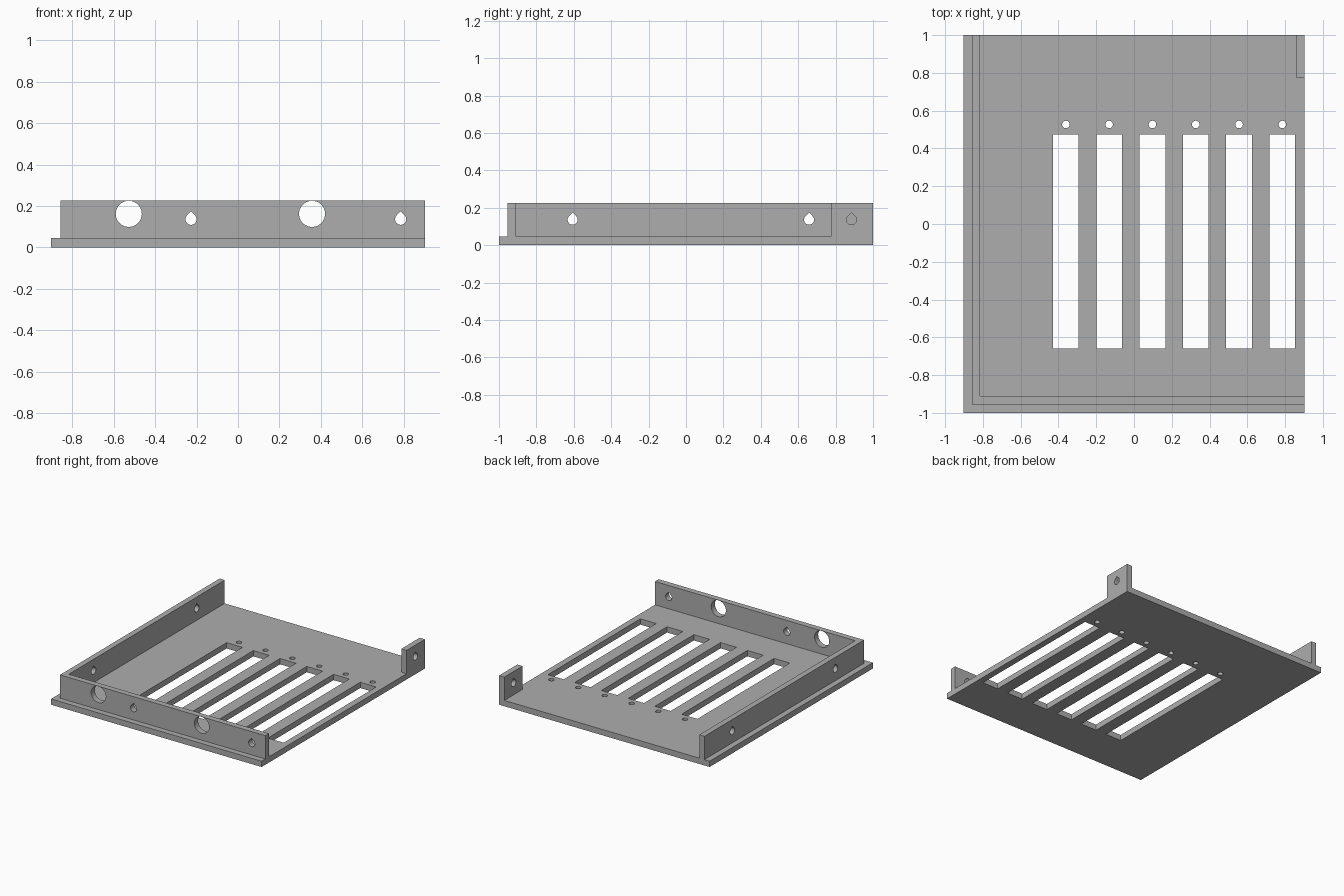
import bpy
import bmesh
from math import cos, sin, pi, sqrt
from mathutils import Vector

if "Cube" in bpy.data.objects:
    bpy.data.objects.remove(bpy.data.objects["Cube"], do_unlink=True)

grey = bpy.data.materials.new("plain grey")
grey.use_nodes = True
colour = (0.42, 0.42, 0.42, 1)
grey.diffuse_color = colour
grey.node_tree.nodes["Principled BSDF"].inputs["Base Color"].default_value = colour

THICK = 0.045           # plate and wall thickness
TOP = 0.226             # wall height
BOLT_Z = 0.136          # bolt hole height


def circle(u, v, r, n=40):
    return [(u + r * cos(2 * pi * i / n), v + r * sin(2 * pi * i / n)) for i in range(n)]


def teardrop(u, v, r=0.027, n=24):
    # round below, pointed at the top so it prints without support
    arc = [pi * (0.75 + 1.5 * i / n) for i in range(n + 1)]
    return [(u + r * cos(a), v + r * sin(a)) for a in arc] + [(u, v + r * sqrt(2))]


def rect(u0, u1, v0, v1):
    return [(u0, v0), (u1, v0), (u1, v1), (u0, v1)]


def place(axis, u, v, w):
    # map a profile point and a depth onto the extrusion axis
    return Vector({"x": (w, u, v), "y": (u, w, v), "z": (u, v, w)}[axis])


def prisms(name, profiles, axis, w0, w1):
    bm = bmesh.new()
    for profile in profiles:
        ends = [[bm.verts.new(place(axis, u, v, w)) for u, v in profile] for w in (w0, w1)]
        bm.faces.new(ends[0])
        bm.faces.new(ends[1])
        for i in range(len(profile)):
            j = (i + 1) % len(profile)
            bm.faces.new((ends[0][i], ends[0][j], ends[1][j], ends[1][i]))
    bmesh.ops.recalc_face_normals(bm, faces=bm.faces)
    mesh = bpy.data.meshes.new(name)
    bm.to_mesh(mesh)
    bm.free()
    mesh.materials.append(grey)
    obj = bpy.data.objects.new(name, mesh)
    bpy.context.collection.objects.link(obj)
    return obj


def drilled(name, outline, axis, w0, w1, holes):
    # extruded panel with through holes
    part = prisms(name, [outline], axis, w0, w1)
    cutter = prisms(name + "_cutter", holes, axis, w0 - 0.05, w1 + 0.05)
    cutter.hide_render = True
    mod = part.modifiers.new("holes", "BOOLEAN")
    mod.operation = "DIFFERENCE"
    mod.solver = "EXACT"
    mod.object = cutter
    bpy.context.view_layer.objects.active = part
    bpy.ops.object.modifier_apply(modifier=mod.name)
    bpy.data.objects.remove(cutter, do_unlink=True)
    return part


# Base plate with six long slots, each with a small round hole behind it
slot_x = [-0.361 + 0.2293 * i for i in range(6)]
slots = [rect(x - 0.068, x + 0.068, -0.66, 0.473) for x in slot_x]
pins = [circle(x, 0.527, 0.02, 24) for x in slot_x]
drilled("base_plate", rect(-0.903, 0.903, -1, 1), "z", 0, THICK, slots + pins)

# Front wall with two cable holes and two bolt holes
front_holes = [circle(x, 0.162, 0.063) for x in (-0.528, 0.358)]
front_holes += [teardrop(x, BOLT_Z) for x in (-0.227, 0.786)]
drilled("front_wall", rect(-0.858, 0.903, THICK, TOP), "y", -0.955, -0.91, front_holes)

# Long side wall with two bolt holes
drilled("right_wall", rect(-0.91, 1, THICK, TOP), "x", -0.858, -0.814,
        [teardrop(y, BOLT_Z) for y in (-0.606, 0.658)])

# Short corner tab with one bolt hole
drilled("corner_tab", rect(0.776, 1, THICK, TOP), "x", 0.858, 0.903,
        [teardrop(0.885, BOLT_Z)])
